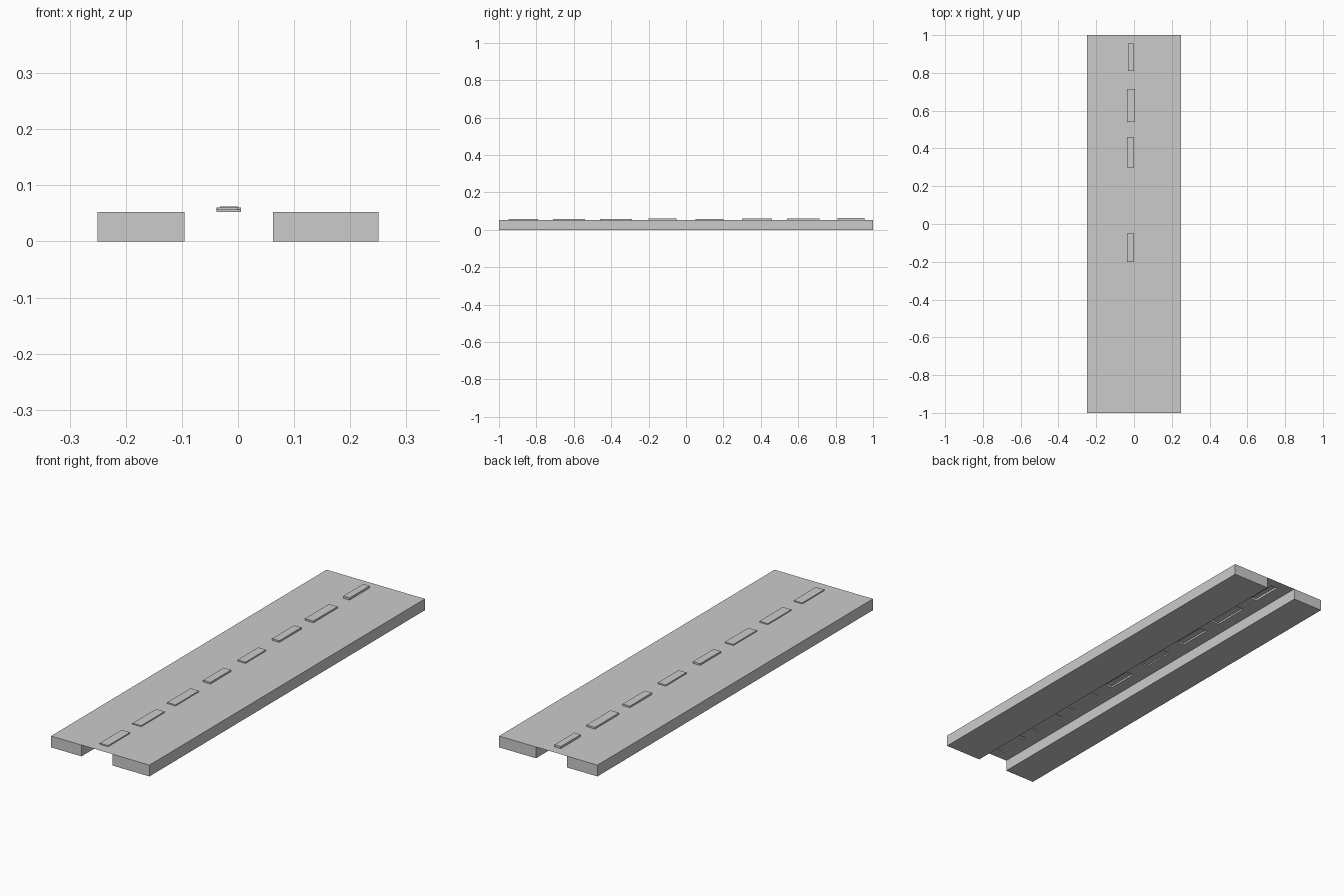
import bpy, bmesh

if "Cube" in bpy.data.objects:
    bpy.data.objects.remove(bpy.data.objects["Cube"])

TOP = 0.052                      # road surface height
X_OUT, X_L, X_R = 0.25, -0.095, 0.062

# raised lane dashes: y start, y end, x left, x right, top height
DASHES = [
    (-0.95, -0.79, -0.038, 0.005, 0.057),
    (-0.71, -0.54, -0.038, 0.005, 0.057),
    (-0.46, -0.29, -0.038, 0.005, 0.057),
    (-0.20, -0.05, -0.037, 0.000, 0.060),
    (0.05, 0.20, -0.037, 0.003, 0.058),
    (0.30, 0.46, -0.037, 0.000, 0.060),
    (0.54, 0.715, -0.038, 0.005, 0.060),
    (0.81, 0.955, -0.032, 0.000, 0.062),
]

bm = bmesh.new()


def ring(x0, x1, y0, y1, z):
    return [bm.verts.new(p) for p in
            ((x0, y0, z), (x1, y0, z), (x1, y1, z), (x0, y1, z))]


def loop_edges(vs):
    return [bm.edges.get((a, b)) or bm.edges.new((a, b))
            for a, b in zip(vs, vs[1:] + vs[:1])]


def walls(low, high):
    for i in range(4):
        j = (i + 1) % 4
        bm.faces.new((low[i], low[j], high[j], high[i]))


# solid side beds
def side_bed(x0, x1):
    low, high = ring(x0, x1, -1, 1, 0), ring(x0, x1, -1, 1, TOP)
    walls(low, high)
    bm.faces.new(low[::-1])
    bm.faces.new(high)
    return high


left = side_bed(-X_OUT, X_L)
right = side_bed(X_R, X_OUT)

# thin centre sheet between the beds, open where the hollow dashes rise
edges = loop_edges([left[1], right[0], right[3], left[2]])
for y0, y1, x0, x1, z in DASHES:
    low, high = ring(x0, x1, y0, y1, TOP), ring(x0, x1, y0, y1, z)
    edges += loop_edges(low)
    walls(low, high)
    bm.faces.new(high)
bmesh.ops.triangle_fill(bm, use_beauty=True, edges=edges, normal=(0, 0, 1))
for f in bm.faces:
    f.normal_update()
    if f.normal.z < -0.5 and f.calc_center_median().z > 0.01:
        f.normal_flip()

mesh = bpy.data.meshes.new("road_section")
bm.to_mesh(mesh)
bm.free()
road = bpy.data.objects.new("road_section", mesh)
bpy.context.collection.objects.link(road)
